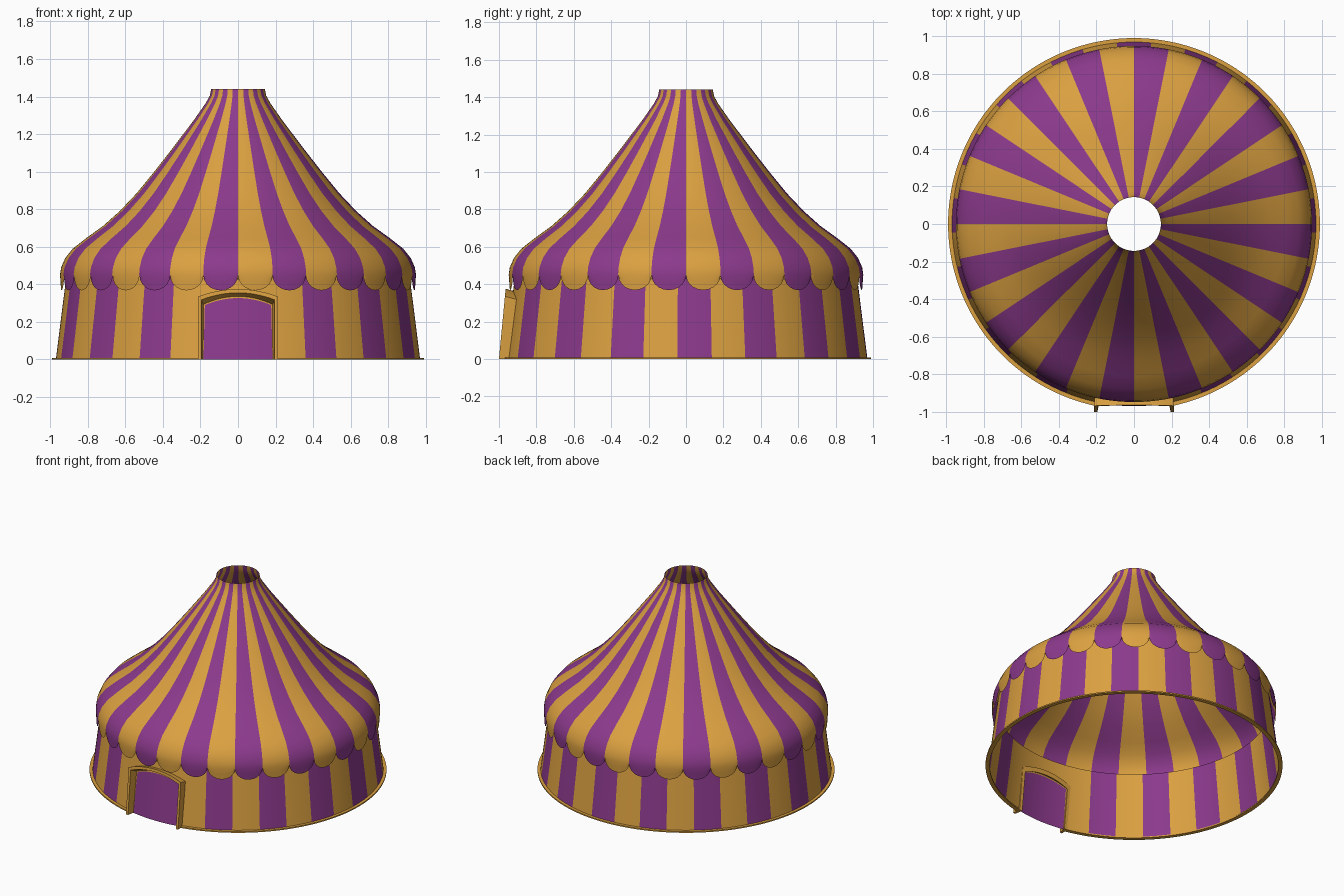
import bpy, bmesh, math

if "Cube" in bpy.data.objects:
    bpy.data.objects.remove(bpy.data.objects["Cube"])

def material(name, rgb):
    m = bpy.data.materials.new(name)
    m.diffuse_color = (*rgb, 1)
    m.use_nodes = True
    m.node_tree.nodes["Principled BSDF"].inputs["Base Color"].default_value = m.diffuse_color
    return m

PURPLE = material("purple canvas", (0.262, 0.042, 0.265))
YELLOW = material("golden canvas", (0.71, 0.355, 0.052))

def grid_object(name, columns, mat_rule, closed, ring=False, angle=40):
    """Skin columns of points into quads; mat_rule(column, row) gives 0 purple or 1 yellow."""
    bm = bmesh.new()
    vs = [[bm.verts.new(p) for p in col] for col in columns]
    n, k = len(vs), len(vs[0])
    for i in range(n if closed else n - 1):
        a, b = vs[i], vs[(i + 1) % n]
        for j in range(k if ring else k - 1):
            j2 = (j + 1) % k
            f = bm.faces.new((a[j], b[j], b[j2], a[j2]))
            f.material_index = mat_rule(i, j)
    if ring and not closed:
        for end in (vs[0], vs[-1]):
            f = bm.faces.new(end)
            f.material_index = 1
    if ring:
        bmesh.ops.recalc_face_normals(bm, faces=bm.faces)
    me = bpy.data.meshes.new(name)
    bm.to_mesh(me)
    bm.free()
    me.materials.append(PURPLE)
    me.materials.append(YELLOW)
    ob = bpy.data.objects.new(name, me)
    bpy.context.collection.objects.link(ob)
    bpy.ops.object.select_all(action='DESELECT')
    ob.select_set(True)
    bpy.context.view_layer.objects.active = ob
    bpy.ops.object.shade_smooth_by_angle(angle=math.radians(angle))
    return ob

def polar(r, a, z):
    return (r * math.cos(a), r * math.sin(a), z)

# Roof: 32 striped panels, each ending in a rounded scallop
PROFILE = [(0.143, 1.44), (0.15, 1.405), (0.172, 1.365), (0.235, 1.275), (0.36, 1.11),
           (0.45, 0.995), (0.54, 0.885), (0.63, 0.79), (0.72, 0.71), (0.81, 0.645),
           (0.88, 0.59), (0.92, 0.54), (0.942, 0.49), (0.948, 0.45)]
PANELS, SUB = 32, 10
roof = []
for i in range(PANELS * SUB):
    p, s = divmod(i, SUB)
    t = -math.cos(math.pi * s / SUB)
    a = 2 * math.pi * (p + (t + 1) / 2) / PANELS
    drop = 0.08 * math.sqrt(max(0, 1 - t * t)) + 0.002
    col = [polar(r, a, z) for r, z in PROFILE]
    col += [polar(0.948 - 0.004 * f, a, 0.45 - drop * f) for f in (0.5, 1)]
    roof.append(col[::-1])
grid_object("roof", roof, lambda i, j: 1 if (i // SUB) % 2 == 0 else 0, True)

# Wall: 33 striped panels, the two front ones holding the arched purple door
WALLS, WSUB = 33, 8
def wall_r(z):
    return 0.97 - 0.126 * z
wall = []
for i in range(WALLS * WSUB):
    d = 2 * math.pi * i / (WALLS * WSUB)
    off = min(d, 2 * math.pi - d) / (2 * math.pi / WALLS)
    arch = 0.29 + 0.037 * max(0, 1 - off * off)
    wall.append([polar(wall_r(z), d - math.pi / 2, z) for z in (0, arch, 0.46)])
def wall_rule(i, j):
    p = i // WSUB
    if p in (0, WALLS - 1):
        return 0 if j == 0 else 1
    return p % 2
grid_object("wall", wall, wall_rule, True)

# Ground hem: thin flange around the wall, open at the door
hem = []
for i in range(161):
    a = -math.pi / 2 + math.radians(12.3 + (360 - 24.6) * i / 160)
    hem.append([polar(r, a, z) for r, z in ((0.962, 0), (0.99, 0), (0.99, 0.009), (0.962, 0.009))])
grid_object("ground_hem", hem, lambda i, j: 1, False, ring=True)

# Door frame: leaning arch that stands out from the wall
def arch_path(w, spring, top, y0, lean):
    pts = [(-w, 0)]
    for k in range(17):
        x = -w + 2 * w * k / 16
        pts.append((x, spring + (top - spring) * (1 - (x / w) ** 2)))
    pts.append((w, 0))
    return [(x, y0 + lean * z, z) for x, z in pts]
loops = [arch_path(0.212, 0.335, 0.375, -1.0, 0.095),
         arch_path(0.195, 0.318, 0.355, -1.0, 0.095),
         arch_path(0.183, 0.29, 0.325, -0.94, 0.11),
         arch_path(0.207, 0.318, 0.358, -0.94, 0.11)]
grid_object("door_frame", list(zip(*loops)), lambda i, j: 1, False, ring=True, angle=30)
